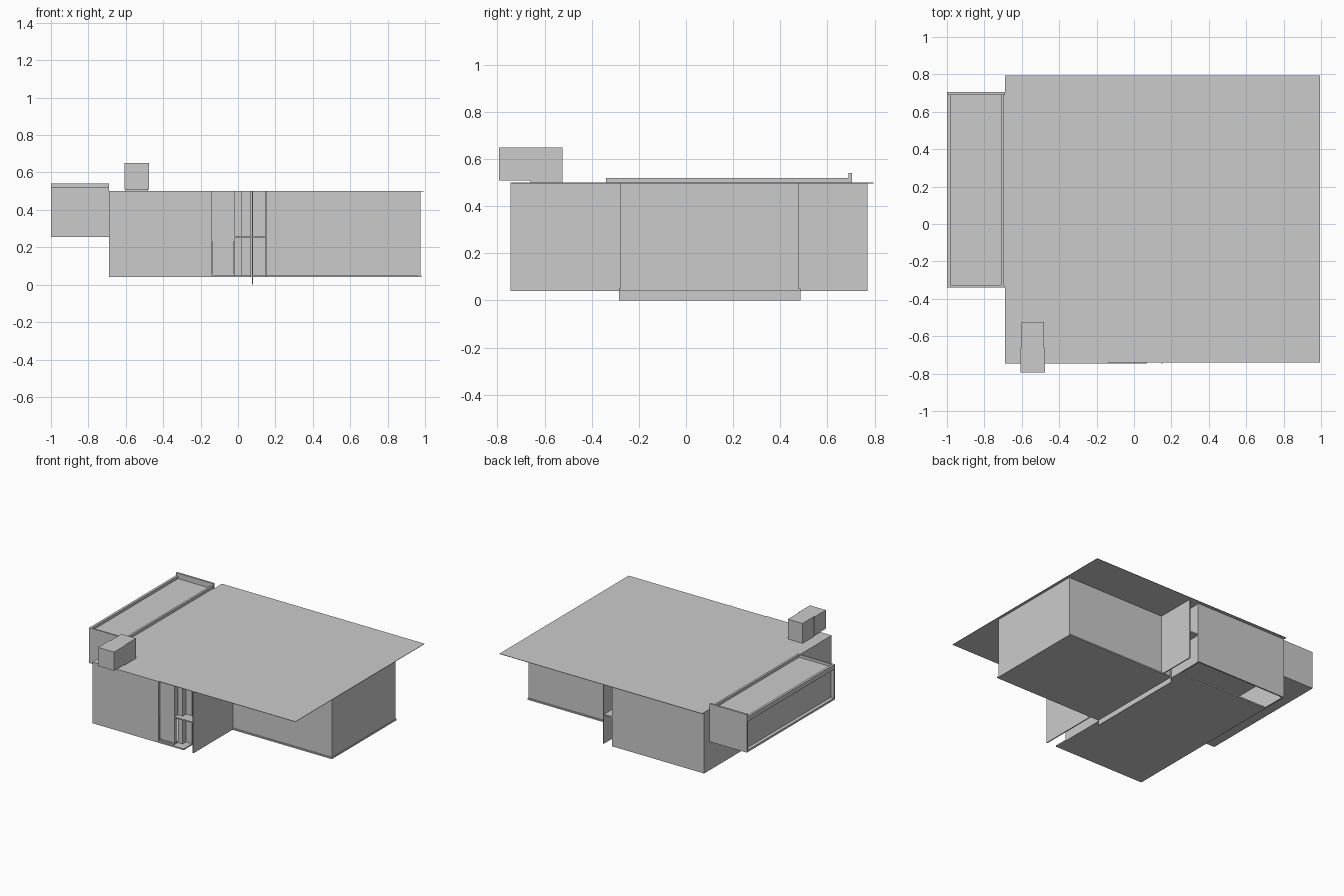
import bpy

if "Cube" in bpy.data.objects:
    bpy.data.objects.remove(bpy.data.objects["Cube"])


def box(name, x0, x1, y0, y1, z0, z1):
    """Axis-aligned block given by its limits."""
    bpy.ops.mesh.primitive_cube_add(size=1, location=((x0 + x1) / 2, (y0 + y1) / 2, (z0 + z1) / 2))
    o = bpy.context.object
    o.name = name
    o.scale = (x1 - x0, y1 - y0, z1 - z0)
    bpy.ops.object.transform_apply(location=False, rotation=False, scale=True)
    return o


T = 0.01            # wall thickness
Z0, Z1 = 0.04, 0.5  # floor underside and roof height
F0, F1 = -0.745, 0.77

# Thin flat roof over both wings
box("flat_roof", -0.69, 0.995, -0.74, 0.795, Z1 - 0.003, Z1)

# Left wing: floor stops short of the back wall
box("left_wing_floor", -0.69, 0.07, F0, 0.575, Z0, Z0 + T)
box("left_wing_outer_wall", -0.69, -0.68, F0, F1, Z0, Z1)
box("left_wing_back_wall", -0.69, 0.075, F1 - T, F1, Z0, Z1)
box("left_wing_front_wall", -0.69, -0.14, F0, F0 + 0.02, Z0, Z1)
box("left_wing_inner_wall", 0.06, 0.07, F0 + 0.1, F1, Z0, Z1)
box("upper_floor", -0.68, 0.15, F0 + 0.02, F1 - 0.005, 0.25, 0.26)

# Entrance: door, panel above it and stepped side posts
box("door_frame_panel", -0.14, -0.02, F0 + 0.02, F0 + 0.06, 0.23, Z1)
box("front_door", -0.137, -0.023, F0 + 0.023, F0 + 0.05, 0.06, 0.23)
box("door_sill", -0.14, -0.02, F0 + 0.015, F0 + 0.06, Z0, 0.06)
for i, (x0, x1) in enumerate([(-0.02, 0.02), (0.02, 0.07)]):
    y = F0 + 0.06 + 0.04 * i
    box(f"entrance_panel_{i}", x0, x1, y, y + 0.04, Z0, Z1)

# Long dividing wall between the wings
box("dividing_wall", 0.145, 0.153, F0, F1, Z0, Z1)

# Right wing: floor lip with slightly inset walls
R0, R1 = -0.285, 0.485
box("right_wing_floor", 0.075, 0.98, R0, R1, Z0, Z0 + T)
box("right_wing_front_wall", 0.075, 0.972, R0 + 0.01, R0 + 0.02, Z0, Z1)
box("right_wing_back_wall", 0.075, 0.972, R1 - 0.02, R1 - 0.01, Z0, Z1)
box("right_wing_end_wall", 0.965, 0.975, R0 + 0.008, R1 - 0.008, Z0, Z1)
box("right_wing_footing", 0.075, 0.079, R0, R1, 0.0, Z1)

# Projecting bay on the left: slabs, end panels, rims and recessed window
B0, B1 = -0.34, 0.705
box("bay_floor", -1.0, -0.69, B0, B1, 0.255, 0.27)
box("bay_roof", -0.99, -0.69, B0, B1, 0.485, 0.5)
box("bay_back_panel", -1.0, -0.69, B1 - 0.015, B1, 0.255, 0.54)
box("bay_front_panel", -1.0, -0.69, B0, B0 + 0.012, 0.255, 0.52)
box("bay_outer_fascia", -1.0, -0.982, B0, B1, 0.485, 0.52)
box("bay_inner_rim", -0.71, -0.695, B0, B1, 0.485, 0.52)
box("bay_window", -0.975, -0.967, B0, B1, 0.26, 0.49)

# Chimney block overhanging the front edge of the roof
box("chimney_rear", -0.602, -0.48, -0.66, -0.525, Z1, 0.65)
box("chimney_front", -0.608, -0.475, -0.793, -0.66, 0.51, 0.65)
